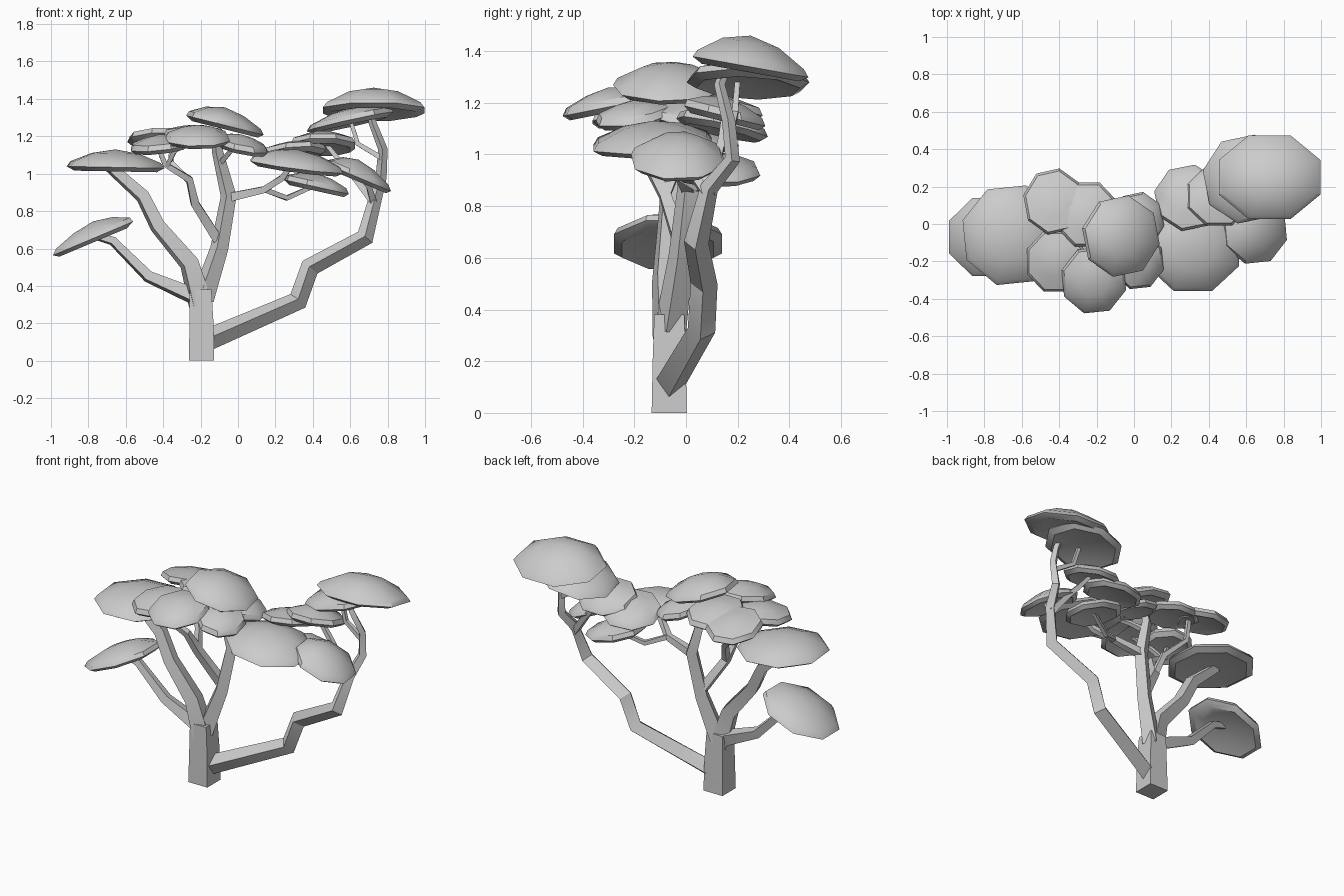
import bpy, bmesh, math
from mathutils import Vector, Matrix


def make_object(name, bm, angle):
    bmesh.ops.recalc_face_normals(bm, faces=bm.faces)
    me = bpy.data.meshes.new(name)
    bm.to_mesh(me)
    bm.free()
    ob = bpy.data.objects.new(name, me)
    bpy.context.collection.objects.link(ob)
    bpy.ops.object.select_all(action='DESELECT')
    ob.select_set(True)
    bpy.context.view_layer.objects.active = ob
    bpy.ops.object.shade_smooth_by_angle(angle=math.radians(angle))


def bridge(bm, a, b):
    n = len(a)
    for i in range(n):
        bm.faces.new((a[i], a[(i + 1) % n], b[(i + 1) % n], b[i]))


def limb(name, pts, roll=0):
    """Square tapered tube through (x, y, z, half width) points."""
    bm = bmesh.new()
    P = [Vector(p[:3]) for p in pts]
    prev = None
    for i, p in enumerate(P):
        t_in = (P[i] - P[i - 1]).normalized() if i else (P[1] - P[0]).normalized()
        t_out = (P[i + 1] - P[i]).normalized() if i < len(P) - 1 else t_in
        t = (t_in + t_out).normalized()
        u = Vector((0, 1, 0))
        u = Matrix.Rotation(math.radians(roll), 3, t) @ (u - t * u.dot(t)).normalized()
        v = t.cross(u)
        w = pts[i][3]
        ring = [bm.verts.new(p + (u * a + v * b) * w)
                for a, b in ((1, 1), (-1, 1), (-1, -1), (1, -1))]
        if prev:
            bridge(bm, prev, ring)
        else:
            bm.faces.new(ring)
        prev = ring
    bm.faces.new(prev)
    make_object(name, bm, 30)


def canopy(name, cx, cy, cz, rx, ry, h, sx, sy, turn):
    """Eight sided leaf pad; sx and sy are the slopes of its rim."""
    bm = bmesh.new()

    def vert(x, y, z):
        return bm.verts.new((cx + x, cy + y, cz + z + sx * x + sy * y))

    rings = []
    for r, z in ((0.6, -0.014), (0.87, -0.028), (1.03, -0.006), (0.95, 0.022), (0.5, h * 0.76)):
        rings.append([vert(r * rx * math.cos(a), r * ry * math.sin(a), z)
                      for a in (turn + math.tau * k / 8 for k in range(8))])
    for a, b in zip(rings, rings[1:]):
        bridge(bm, a, b)
    for ring, z in ((rings[0], -0.008), (rings[-1], h)):
        tip = vert(0, 0, z)
        for i in range(8):
            bm.faces.new((ring[i], ring[(i + 1) % 8], tip))
    make_object(name, bm, 40)


# Trunk and main limbs
limb("trunk", [(-.195, -.065, 0, .068), (-.195, -.065, .2, .064), (-.2, -.065, .38, .058)])
limb("right_limb", [(-.19, -.07, .1, .042), (.32, .06, .32, .038), (.385, .07, .5, .037),
                    (.68, .04, .66, .034), (.735, .09, .87, .025), (.765, .18, .98, .021),
                    (.775, .165, 1.13, .018), (.72, .13, 1.27, .015), (.7, .16, 1.36, .013)], 40)
limb("centre_limb", [(-.19, -.06, .33, .045), (-.1, -.02, .6, .035), (-.05, .01, .88, .031),
                     (-.11, -.01, 1.12, .022), (-.11, -.04, 1.24, .018)], 30)
limb("left_limb", [(-.2, -.065, .3, .052), (-.26, -.08, .52, .042), (-.43, -.07, .72, .034),
                   (-.51, -.06, .88, .031), (-.69, -.06, 1.04, .024)], 15)
limb("low_left_branch", [(-.2, -.06, .33, .038), (-.48, -.05, .45, .026),
                         (-.67, -.06, .64, .02), (-.77, -.07, .67, .016)], 15)

# Thinner branches feeding the pads
limb("inner_left_branch", [(-.11, -.02, .65, .026), (-.23, -.08, .84, .022),
                           (-.26, -.15, .97, .018), (-.39, -.18, 1.05, .014), (-.43, -.2, 1.15, .012)])
limb("back_left_branch", [(-.23, -.08, .84, .018), (-.26, -.03, .96, .016),
                          (-.36, .06, 1.06, .013), (-.35, .1, 1.2, .012)])
limb("front_twig", [(-.38, -.18, 1.04, .012), (-.34, -.24, 1.12, .012), (-.22, -.3, 1.2, .01)])
limb("centre_twig", [(-.1, 0, 1.05, .014), (-.04, -.08, 1.12, .012), (.02, -.16, 1.17, .01)])
limb("inner_right_branch", [(-.06, .01, .87, .024), (.14, -.02, .915, .018),
                            (.24, -.09, .98, .016), (.28, -.12, 1.04, .013)])
limb("lower_right_branch", [(.14, -.02, .915, .014), (.26, .05, .87, .013), (.42, .12, .94, .011)])
limb("outer_branch", [(.73, .09, .84, .02), (.63, .12, .97, .016), (.55, .14, 1.06, .014), (.47, .15, 1.16, .011)])
limb("outer_twig", [(.725, .08, .85, .018), (.7, .02, .93, .014), (.66, -.02, .99, .012)])
limb("upper_twig", [(.775, .17, 1.08, .014), (.64, .19, 1.16, .012), (.6, .2, 1.29, .01)])

# Leaf pads: centre, radii, dome height, slopes
pads = [
    (-.775, -.07, .66, .225, .22, .085, .42, 0),
    (-.655, -.06, 1.04, .265, .27, .09, -.02, 0),
    (-.43, .12, 1.19, .16, .175, .05, .05, -.2),
    (-.42, -.2, 1.15, .16, .17, .06, .1, .12),
    (-.215, -.3, 1.19, .175, .18, .07, 0, .2),
    (-.07, -.065, 1.265, .205, .215, .09, -.25, 0),
    (-.25, .05, 1.2, .17, .18, .06, 0, -.15),
    (.02, -.2, 1.15, .14, .15, .06, -.2, .15),
    (.02, .02, 1.15, .14, .15, .06, -.25, -.1),
    (.315, -.13, 1.045, .26, .24, .085, -.13, .06),
    (.42, .12, .935, .175, .17, .07, -.22, 0),
    (.29, .14, 1.11, .18, .175, .06, .1, -.22),
    (.455, .15, 1.155, .18, .165, .07, 0, -.25),
    (.645, -.03, .985, .175, .185, .09, -.42, 0),
    (.6, .24, 1.285, .23, .235, .07, .22, -.04),
    (.725, .25, 1.345, .285, .235, .115, 0, -.18),
]
for i, p in enumerate(pads):
    canopy("leaf_pad_%02d" % (i + 1), *p, turn=math.pi / 8 + (i % 3) * 0.1)
